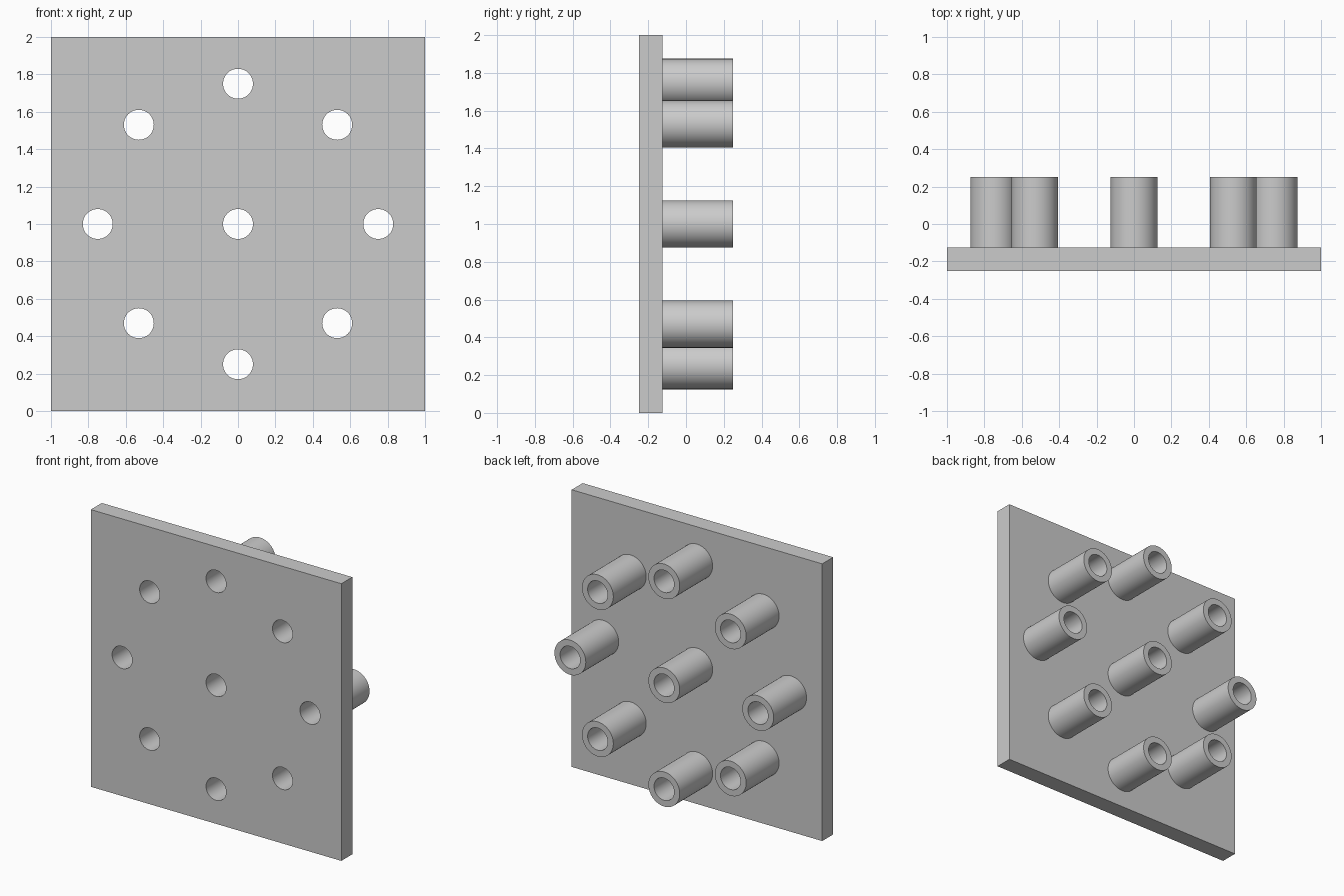
import bpy
import bmesh
from math import pi, sin, cos

SEGMENTS = 64
FRONT, BACK, TIP = -0.25, -0.125, 0.25
BORE, OUTER, RING = 0.08, 0.125, 0.75

cube = bpy.data.objects.get("Cube")
if cube:
    bpy.data.objects.remove(cube, do_unlink=True)

grey = bpy.data.materials.new("plain grey")
grey.use_nodes = True
colour = (0.6, 0.6, 0.6, 1)
grey.diffuse_color = colour
grey.node_tree.nodes["Principled BSDF"].inputs["Base Color"].default_value = colour


def finish(name, bm):
    """Turn a bmesh into a named grey object and make it active."""
    bmesh.ops.recalc_face_normals(bm, faces=bm.faces)
    mesh = bpy.data.meshes.new(name)
    bm.to_mesh(mesh)
    bm.free()
    mesh.materials.append(grey)
    obj = bpy.data.objects.new(name, mesh)
    bpy.context.collection.objects.link(obj)
    bpy.ops.object.select_all(action="DESELECT")
    obj.select_set(True)
    bpy.context.view_layer.objects.active = obj
    return obj


def lathe(bm, x, z, profile, capped=False):
    """Sweep (radius, y) points round an axis parallel to y."""
    loops = []
    for r, y in profile:
        angles = [2 * pi * i / SEGMENTS for i in range(SEGMENTS)]
        loops.append([bm.verts.new((x + r * cos(a), y, z + r * sin(a))) for a in angles])
    for a, b in zip(loops, loops[1:]):
        for i in range(SEGMENTS):
            j = (i + 1) % SEGMENTS
            bm.faces.new((a[i], a[j], b[j], b[i]))
    if capped:
        bm.faces.new(loops[0])
        bm.faces.new(loops[-1])


# Hole centres: one in the middle and eight on a circle
centres = [(0, 1)]
centres += [(RING * cos(k * pi / 4), 1 + RING * sin(k * pi / 4)) for k in range(8)]

# Cutter for all the bores
bm = bmesh.new()
for x, z in centres:
    lathe(bm, x, z, [(BORE, FRONT - 0.1), (BORE, BACK + 0.1)], capped=True)
cutter = finish("bore_cutter", bm)
cutter.hide_render = True

# Square plate, drilled through
bm = bmesh.new()
bmesh.ops.create_cube(bm, size=1)
for v in bm.verts:
    v.co = (v.co.x * 2, FRONT if v.co.y < 0 else BACK, v.co.z * 2 + 1)
plate = finish("plate", bm)
drill = plate.modifiers.new("drill", "BOOLEAN")
drill.operation = "DIFFERENCE"
drill.solver = "EXACT"
drill.object = cutter
bpy.ops.object.modifier_apply(modifier=drill.name)
bpy.data.objects.remove(cutter, do_unlink=True)
bpy.ops.object.shade_smooth_by_angle()

# Hollow tubes standing on the back of the plate
for n, (x, z) in enumerate(centres):
    bm = bmesh.new()
    lathe(bm, x, z, [(OUTER, BACK), (OUTER, TIP), (BORE, TIP), (BORE, BACK)])
    finish("centre_tube" if n == 0 else f"ring_tube_{n}", bm)
    bpy.ops.object.shade_smooth_by_angle()
